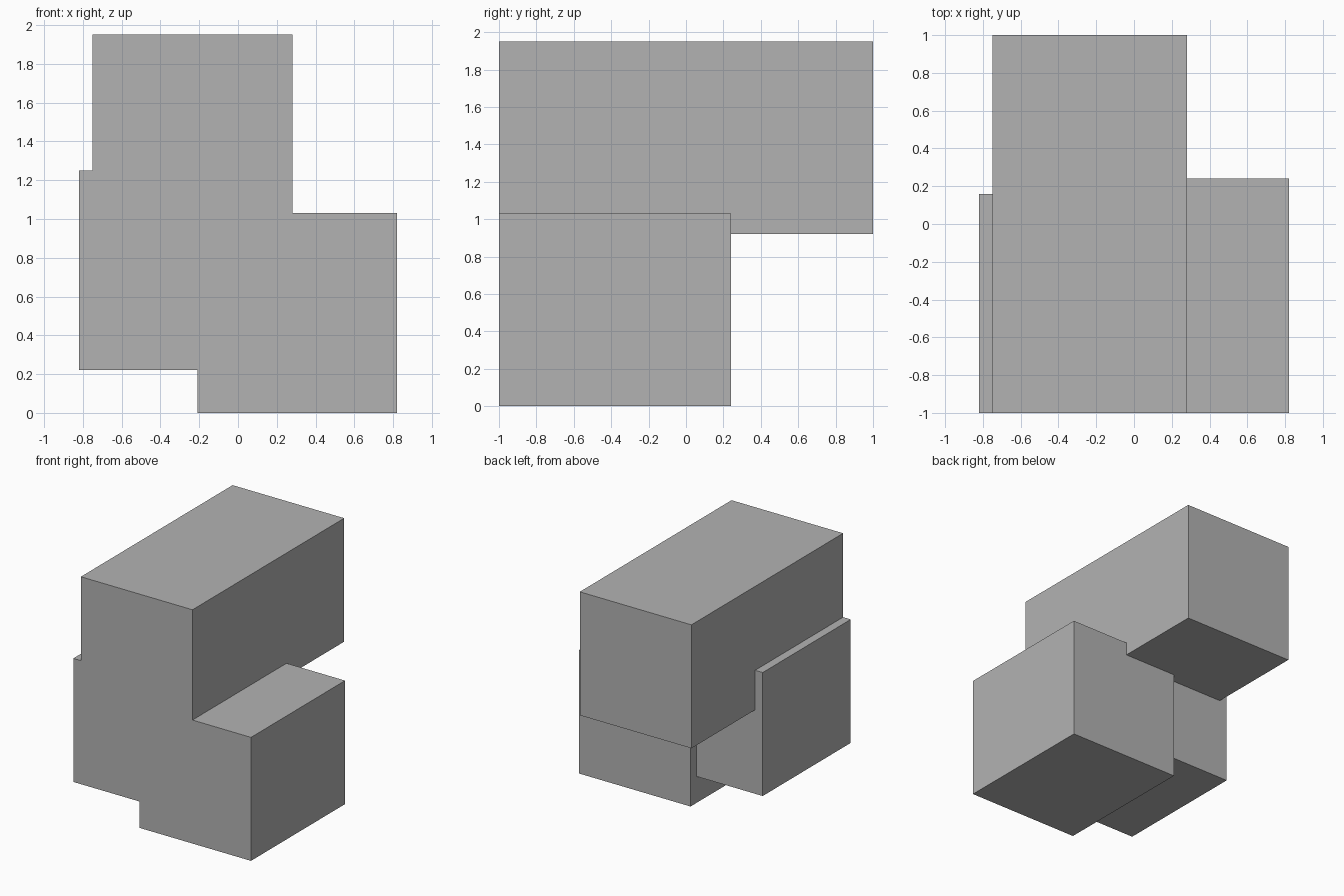
import bpy

if "Cube" in bpy.data.objects:
    bpy.data.objects.remove(bpy.data.objects["Cube"])

grey = bpy.data.materials.new("plain grey")
grey.diffuse_color = (0.45, 0.45, 0.45, 1.0)
grey.use_nodes = True
grey.node_tree.nodes["Principled BSDF"].inputs["Base Color"].default_value = grey.diffuse_color

SIDE = 1.03    # every block has the same square cross-section
FRONT = -1.0   # all front ends are flush


def block(name, left, bottom, back):
    """Square bar running from the flush front to the given back end."""
    depth = back - FRONT
    bpy.ops.mesh.primitive_cube_add(
        size=1, location=(left + SIDE / 2, FRONT + depth / 2, bottom + SIDE / 2))
    ob = bpy.context.object
    ob.name = name
    ob.scale = (SIDE, depth, SIDE)
    bpy.ops.object.transform_apply(location=True, rotation=False, scale=True)
    ob.data.materials.append(grey)
    return ob


# Long top bar, with two shorter bars staggered below it
body = block("stacked_blocks", -0.75, 0.92, 1.0)
lower_blocks = [
    block("right_block", -0.21, 0.0, 0.24),
    block("left_block", -0.82, 0.22, 0.16),
]

# Fuse the blocks into one solid
bpy.context.view_layer.objects.active = body
for ob in lower_blocks:
    mod = body.modifiers.new("fuse", 'BOOLEAN')
    mod.operation = 'UNION'
    mod.solver = 'EXACT'
    mod.object = ob
    bpy.ops.object.modifier_apply(modifier=mod.name)
    bpy.data.objects.remove(ob)
